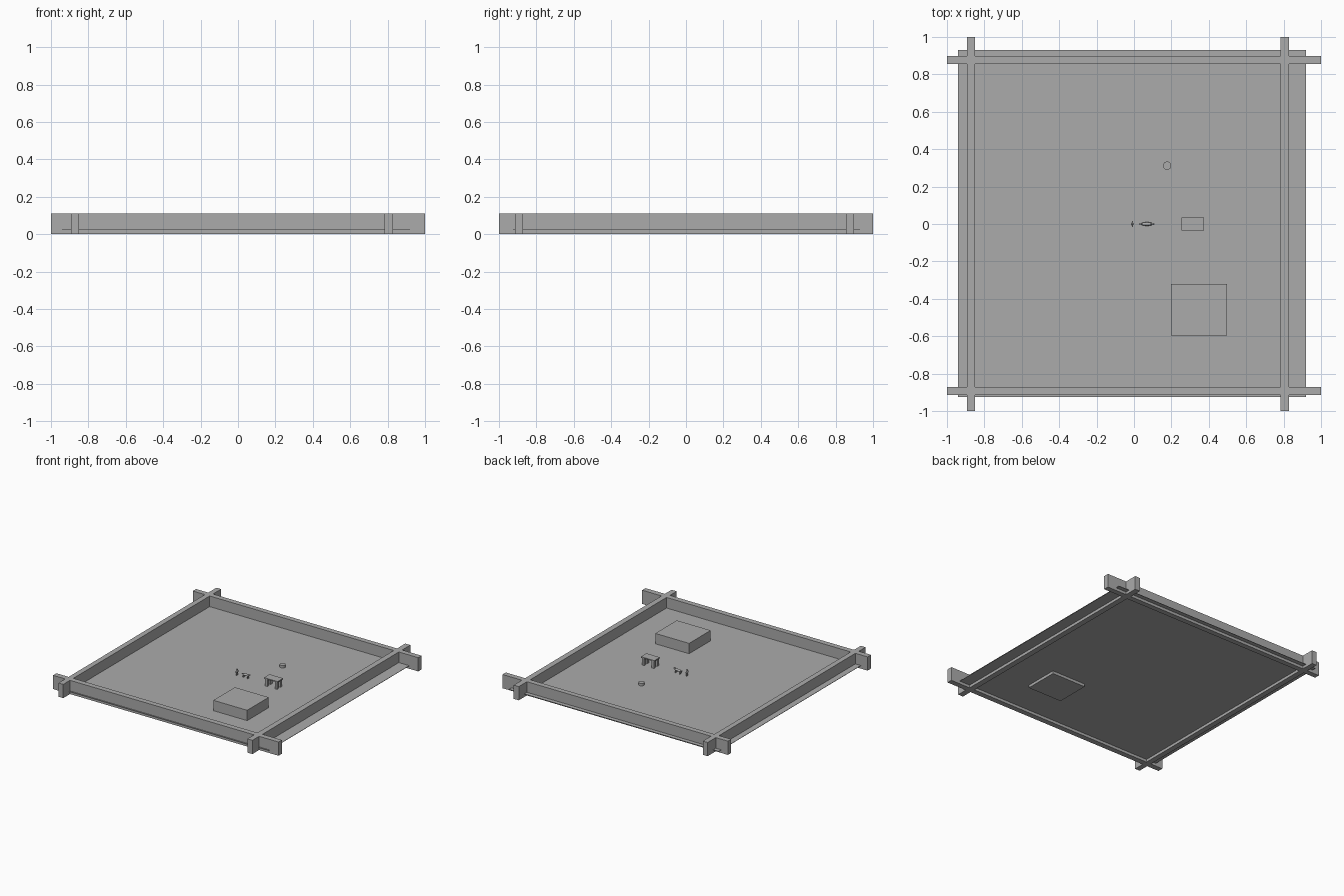
import bpy, math

if "Cube" in bpy.data.objects:
    bpy.data.objects.remove(bpy.data.objects["Cube"])

grey = bpy.data.materials.new("mid_grey")
grey.diffuse_color = (0.41, 0.41, 0.41, 1)
grey.use_nodes = True
grey.node_tree.nodes["Principled BSDF"].inputs["Base Color"].default_value = grey.diffuse_color


def finish(name):
    o = bpy.context.object
    o.name = name
    o.data.materials.append(grey)
    return o


def box(name, x0, x1, y0, y1, z0, z1):
    bpy.ops.mesh.primitive_cube_add(size=1, location=((x0 + x1) / 2, (y0 + y1) / 2, (z0 + z1) / 2))
    o = finish(name)
    o.scale = (x1 - x0, y1 - y0, z1 - z0)
    bpy.ops.object.transform_apply(location=False, rotation=False, scale=True)
    return o


def ellipsoid(name, loc, radii):
    bpy.ops.mesh.primitive_uv_sphere_add(segments=16, ring_count=8, radius=1, location=loc)
    o = finish(name)
    o.scale = radii
    bpy.ops.object.transform_apply(location=False, rotation=False, scale=True)
    bpy.ops.object.shade_smooth()
    return o


H = 0.11   # wall height
F = 0.025  # floor level

# crossing walls and the thin floor between them
box("back_wall", -1, 1, 0.855, 0.897, 0, H)
box("front_wall", -1, 1, -0.915, -0.872, 0, H)
box("left_wall", -0.892, -0.85, -1, 1, 0, H)
box("right_wall", 0.783, 0.828, -1, 1, 0, H)
box("floor", -0.94, 0.92, -0.925, 0.93, F - 0.003, F)

# large block passing through the floor
box("block", 0.198, 0.498, -0.595, -0.322, 0, 0.108)

# small table
box("table_top", 0.255, 0.375, -0.034, 0.036, F + 0.058, F + 0.066)
for i, x in enumerate((0.262, 0.348)):
    for j, y in enumerate((-0.03, 0.012)):
        box(f"table_leg_{i}{j}", x, x + 0.02, y, y + 0.02, F, F + 0.058)

# low round drum
bpy.ops.mesh.primitive_cylinder_add(vertices=32, radius=0.022, depth=0.02, location=(0.177, 0.312, F + 0.01))
finish("drum")
bpy.ops.object.shade_smooth_by_angle(angle=math.radians(40))

# tiny standing figure
ellipsoid("figure_head", (-0.009, 0, F + 0.049), (0.006, 0.006, 0.007))
ellipsoid("figure_torso", (-0.009, 0, F + 0.033), (0.006, 0.01, 0.013))
for s in (-1, 1):
    ellipsoid("figure_leg", (-0.009, s * 0.005, F + 0.012), (0.004, 0.004, 0.013))
    ellipsoid("figure_arm", (-0.009, s * 0.012, F + 0.031), (0.003, 0.003, 0.012))

# tiny four-legged animal
ellipsoid("animal_body", (0.07, 0, F + 0.026), (0.032, 0.01, 0.009))
ellipsoid("animal_head", (0.1, 0, F + 0.034), (0.011, 0.006, 0.007))
ellipsoid("animal_tail", (0.037, 0, F + 0.028), (0.008, 0.003, 0.003))
for x in (0.05, 0.09):
    for s in (-1, 1):
        ellipsoid("animal_leg", (x, s * 0.006, F + 0.011), (0.004, 0.003, 0.012))
